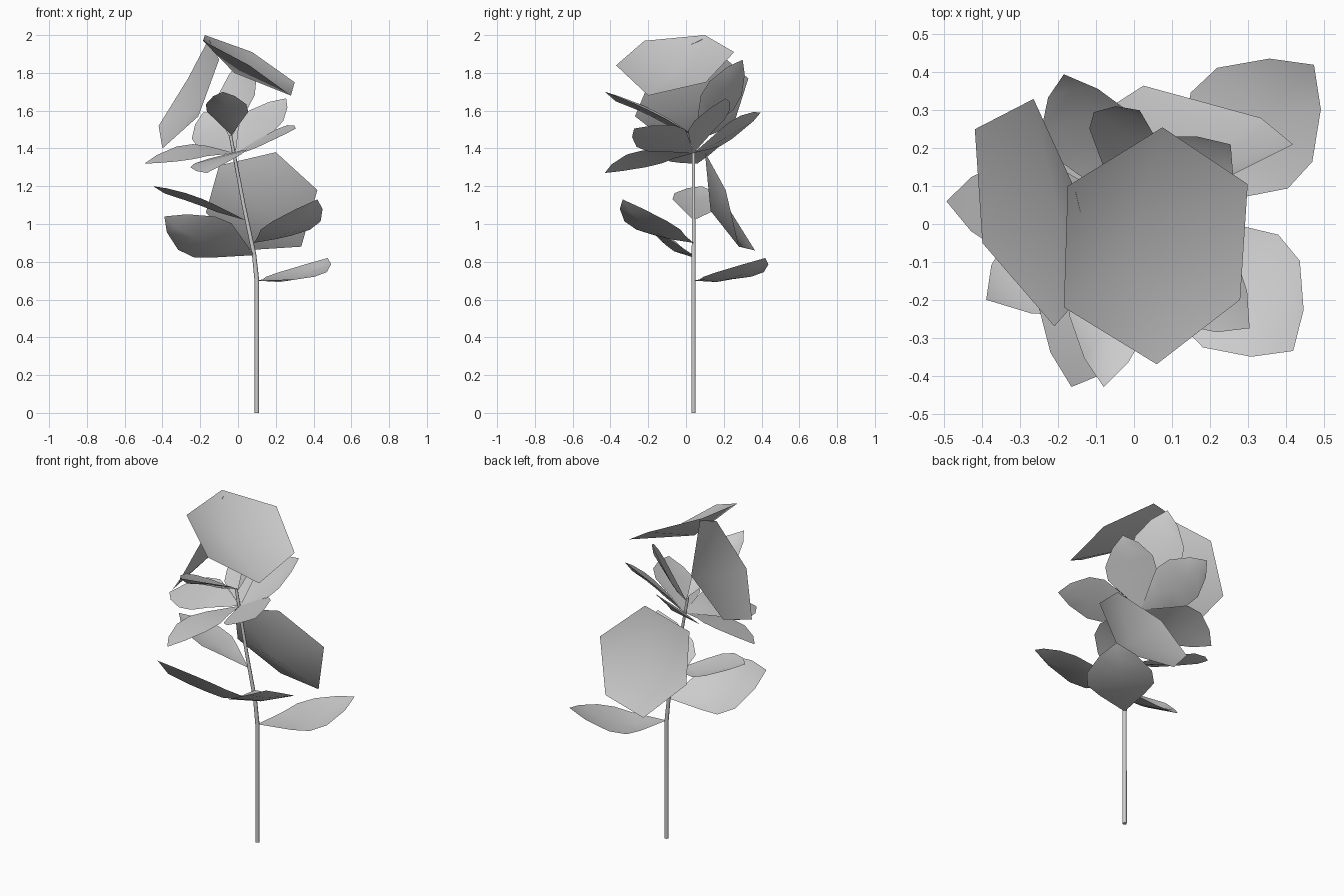
import bpy
from mathutils import Vector as V

if "Cube" in bpy.data.objects:
    bpy.data.objects.remove(bpy.data.objects["Cube"])


def make_mesh(name, verts, faces):
    me = bpy.data.meshes.new(name)
    me.from_pydata([tuple(v) for v in verts], [], faces)
    me.polygons.foreach_set("use_smooth", [True] * len(faces))
    me.update()
    ob = bpy.data.objects.new(name, me)
    bpy.context.collection.objects.link(ob)
    return ob


# outline of a leaf: (fraction along its length, fraction of half width)
PROFILE = [(0.30, 0.67), (0.46, 1.0), (0.64, 0.98), (0.86, 0.53)]


def leaf(name, base, tip, up, half_width, sag=0.04, cup=0.02):
    base, tip = V(base), V(tip)
    axis = tip - base
    side = V(up).cross(axis).normalized()
    normal = axis.cross(side).normalized()
    verts = [base, tip]
    for t, w in PROFILE:
        mid = base + axis * t - normal * (4 * sag * t * (1 - t))
        edge = side * (w * half_width)
        verts += [mid + edge, mid - normal * cup, mid - edge]
    faces = [(0, 2, 3), (0, 3, 4)]
    for i in range(3):
        a, b = 2 + 3 * i, 5 + 3 * i
        faces += [(a, b, b + 1, a + 1), (a + 1, b + 1, b + 2, a + 2)]
    faces += [(11, 1, 12), (12, 1, 13)]
    make_mesh(name, verts, faces)


def big_petal(name, rim, centre):
    n = len(rim)
    make_mesh(name, rim + [centre], [(i, (i + 1) % n, n) for i in range(n)])


# bent stem
cu = bpy.data.curves.new("stem", 'CURVE')
cu.dimensions = '3D'
cu.bevel_depth = 0.0125
cu.bevel_resolution = 1
cu.use_fill_caps = True
path = [(.1, .04, 0, 1), (.1, .04, .7, 1), (.085, .04, .84, .9),
        (.03, .04, 1.1, .8), (-.04, .04, 1.47, .7)]
sp = cu.splines.new('POLY')
sp.points.add(len(path) - 1)
for p, (x, y, z, r) in zip(sp.points, path):
    p.co = (x, y, z, 1)
    p.radius = r
stem = bpy.data.objects.new("stem", cu)
bpy.context.collection.objects.link(stem)

# stem leaves
leaf("leaf_lowest", (.1, .04, .70), (.475, .42, .82), (0, 0, 1), .18, .035, .015)
leaf("leaf_left", (.085, .04, .835), (-.39, -.2, 1.04), (0, .6, .8), .18, .02, .035)
leaf("leaf_right", (.085, .04, .90), (.42, -.335, 1.13), (0, 0, 1), .175)
leaf("leaf_upper", (.04, .04, 1.02), (-.45, .085, 1.2), (0, .15, 1), .135, -.01, .02)

# blossom petals
CORE = (-.015, .04, 1.375)
leaf("petal_left", CORE, (-.495, .06, 1.32), (0, -.3, 1), .14, -.035, 0)
leaf("petal_front_low", CORE, (-.165, -.43, 1.27), (-.25, 0, 1), .15, -.03, 0)
leaf("petal_right_front", CORE, (.305, -.275, 1.505), (-.15, -.4, .9), .14, -.01, .01)
leaf("petal_right_back", CORE, (.255, .21, 1.665), (0, -.3, 1), .135, -.02, .02)
leaf("petal_back_left", CORE, (-.185, .395, 1.59), (-.5, 0, 1), .14, 0, .02)
leaf("petal_front_high", (-.035, .04, 1.47), (-.08, -.43, 1.70), (0, 0, 1), .11, -.02, .03)
leaf("petal_back_high", (-.04, .05, 1.45), (.015, .3, 1.87), (-.7, -.7, .3), .14, 0, .02)

# three large loose petals around the blossom
big_petal("loose_petal_top",
          [(-.175, .1, 2.0), (.075, .255, 1.91), (.3, .105, 1.75),
           (.28, -.2, 1.68), (.06, -.37, 1.84), (-.185, -.22, 1.97)],
          (-.02, -.05, 1.80))
big_petal("loose_petal_left",
          [(-.155, .09, 1.98), (-.265, .33, 1.77), (-.42, .25, 1.52),
           (-.4, -.05, 1.4), (-.21, -.27, 1.57), (-.1, -.145, 1.87)],
          (-.2, .02, 1.63))
big_petal("loose_petal_back",
          [(.2, .1, 1.38), (.42, .21, 1.18), (.335, .28, .88),
           (.025, .365, .86), (-.17, .24, 1.06), (-.1, .11, 1.31)],
          (.14, .13, 1.07))
